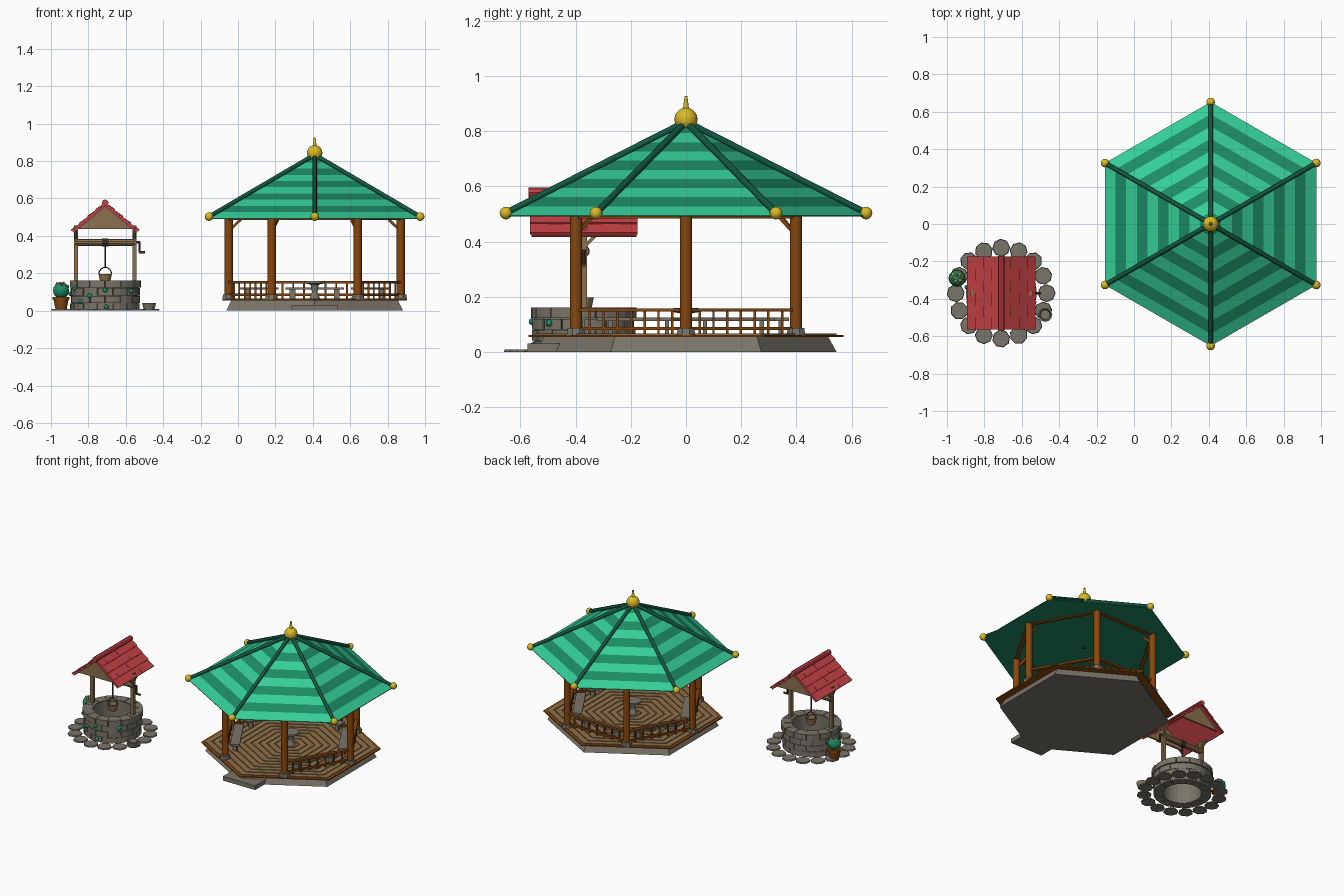
import bpy, bmesh, math, random
from math import sin, cos, pi, radians
from mathutils import Vector, Matrix

if "Cube" in bpy.data.objects:
    bpy.data.objects.remove(bpy.data.objects["Cube"])

random.seed(4)
G = Vector((0.41, 0, 0))         # gazebo centre
W = Vector((-0.71, -0.37, 0))    # well centre

COLORS = {
    "light green": (0.036, 0.62, 0.31), "mid green": (0.012, 0.26, 0.13),
    "dark green": (0.006, 0.095, 0.053), "gold": (0.7, 0.49, 0.02),
    "brown wood": (0.25, 0.063, 0.004), "tan wood": (0.26, 0.165, 0.075),
    "stone": (0.195, 0.178, 0.143), "dark iron": (0.05, 0.04, 0.03),
    "red": (0.55, 0.052, 0.058)}
NAMES = list(COLORS)
MATS = []
for n, c in COLORS.items():
    m = bpy.data.materials.new(n)
    m.diffuse_color = (*c, 1)
    m.use_nodes = True
    m.node_tree.nodes["Principled BSDF"].inputs["Base Color"].default_value = m.diffuse_color
    MATS.append(m)
LG, MG, DG, GOLD, BROWN, TAN, STONE, IRON, RED = range(9)


def finish(bm, name, smooth=False, weld=False):
    if weld:
        bmesh.ops.remove_doubles(bm, verts=bm.verts, dist=1e-5)
    bmesh.ops.recalc_face_normals(bm, faces=bm.faces)
    used = sorted({f.material_index for f in bm.faces})
    for f in bm.faces:
        f.material_index = used.index(f.material_index)
        f.smooth = smooth
    if smooth:
        for e in bm.edges:
            e.smooth = len(e.link_faces) == 2 and e.calc_face_angle(0) < radians(50)
    me = bpy.data.meshes.new(name)
    bm.to_mesh(me)
    bm.free()
    for u in used:
        me.materials.append(MATS[u])
    bpy.context.collection.objects.link(bpy.data.objects.new(name, me))


def paint(verts, mat):
    for v in verts:
        for f in v.link_faces:
            f.material_index = mat


def box(bm, mat, M, size):
    r = bmesh.ops.create_cube(bm, size=1, matrix=M @ Matrix.Diagonal((*size, 1)))
    paint(r["verts"], mat)


def tube(bm, mat, p, q, r1, r2=None, n=8):
    p, q = Vector(p), Vector(q)
    M = Matrix.Translation((p + q) / 2) @ (q - p).to_track_quat('Z', 'Y').to_matrix().to_4x4()
    r = bmesh.ops.create_cone(bm, cap_ends=True, segments=n, radius1=r1,
                              radius2=r1 if r2 is None else r2, depth=(q - p).length, matrix=M)
    paint(r["verts"], mat)


def beam(bm, mat, p, q, w, h):
    p, q = Vector(p), Vector(q)
    M = Matrix.Translation((p + q) / 2) @ (q - p).to_track_quat('X', 'Z').to_matrix().to_4x4()
    box(bm, mat, M, ((q - p).length, w, h))


def ball(bm, mat, c, r, seg=14, rings=8):
    paint(bmesh.ops.create_uvsphere(bm, u_segments=seg, v_segments=rings, radius=r,
                                    matrix=Matrix.Translation(c))["verts"], mat)


def lathe(bm, mat, c, profile, n, start=0.0):
    rows = []
    for r, z in profile:
        k = 1 if r == 0 else n
        rows.append([bm.verts.new((c[0] + r * cos(start + 2 * pi * i / n),
                                   c[1] + r * sin(start + 2 * pi * i / n), c[2] + z)) for i in range(k)])
    for a, b in zip(rows, rows[1:]):
        for i in range(n):
            j = (i + 1) % n
            vs = [a[i % len(a)], a[j % len(a)], b[j % len(b)], b[i % len(b)]]
            bm.faces.new(list(dict.fromkeys(vs))).material_index = mat


def wedge(bm, mat, c, r0, r1, z0, z1, a0, a1, k=2):
    rows = []
    for i in range(k + 1):
        a = a0 + (a1 - a0) * i / k
        rows.append([bm.verts.new((c[0] + r * cos(a), c[1] + r * sin(a), z))
                     for r, z in ((r0, z0), (r1, z0), (r1, z1), (r0, z1))])
    for p, q in zip(rows, rows[1:]):
        for i in range(4):
            bm.faces.new((p[i], p[(i + 1) % 4], q[(i + 1) % 4], q[i])).material_index = mat
    bm.faces.new(rows[0]).material_index = mat
    bm.faces.new(rows[-1]).material_index = mat


def pol(c, r, deg, z):
    return Vector((c[0] + r * cos(radians(deg)), c[1] + r * sin(radians(deg)), z))


# ---- Gazebo base and step
bm = bmesh.new()
lathe(bm, STONE, G, [(0, 0), (0.545, 0), (0.515, 0.055), (0, 0.055)], 6, pi / 2)
box(bm, STONE, Matrix.Translation((G.x, -0.50, 0.015)), (0.25, 0.15, 0.03))
finish(bm, "gazebo_base")

# Deck: brown slab with concentric plank rings
bm = bmesh.new()
lathe(bm, BROWN, G, [(0, 0.054), (0.57, 0.054), (0.57, 0.062), (0, 0.062)], 6, pi / 2)
for i in range(11):
    r0, r1 = 0.05 * i + 0.008, 0.05 * i + 0.046
    lathe(bm, TAN, G, [(r0, 0.061), (r0, 0.066), (r1, 0.066), (r1, 0.061)], 6, pi / 2)
finish(bm, "deck")

# Posts with stone feet, ring beams and inward braces
bm, feet = bmesh.new(), bmesh.new()
for i in range(6):
    p = pol(G, 0.46, 60 * i, 0)
    lathe(feet, STONE, p, [(0, 0.06), (0.036, 0.06), (0.033, 0.086), (0, 0.086)], 8, pi / 8)
    lathe(bm, BROWN, p, [(0, 0.08), (0.022, 0.08), (0.022, 0.492), (0, 0.492)], 12)
    beam(bm, BROWN, pol(G, 0.46, 60 * i, 0.489), pol(G, 0.46, 60 * i + 60, 0.489), 0.025, 0.01)
    beam(bm, BROWN, pol(G, 0.455, 60 * i, 0.43), pol(G, 0.395, 60 * i, 0.488), 0.012, 0.014)
finish(bm, "gazebo_posts", smooth=True)
finish(feet, "post_feet")

# Railings and benches on the five closed sides
rails, bench = bmesh.new(), bmesh.new()
for i in (0, 1, 2, 3, 5):
    a, b = pol(G, 0.46, 60 * i, 0), pol(G, 0.46, 60 * i + 60, 0)
    for z, w in ((0.152, 0.022), (0.085, 0.012)):
        o = Vector((0, 0, z))
        beam(rails, BROWN, a + o, b + o, w, 0.012)
    for k in range(1, 8):
        p = a.lerp(b, k / 8)
        beam(rails, BROWN, p + Vector((0, 0, 0.065)), p + Vector((0, 0, 0.15)), 0.009, 0.009)
    inn = pol((0, 0), -0.055, 60 * i + 30, 0)
    a2, b2 = a.lerp(b, 0.16) + inn, a.lerp(b, 0.84) + inn
    o = Vector((0, 0, 0.118))
    beam(bench, STONE, a2 + o, b2 + o, 0.06, 0.012)
    for t in (0.12, 0.88):
        p = a2.lerp(b2, t)
        beam(bench, STONE, p + Vector((0, 0, 0.064)), p + Vector((0, 0, 0.114)), 0.015, 0.03)
finish(rails, "railings")
finish(bench, "benches")

# Small centre table
bm = bmesh.new()
lathe(bm, STONE, G, [(0, 0.06), (0.03, 0.06), (0.015, 0.1), (0.022, 0.14), (0.055, 0.146),
                     (0.055, 0.158), (0, 0.16)], 12)
finish(bm, "centre_table")

# Striped hexagonal roof with a flat ceiling
bm = bmesh.new()
ZE, ZA, RR, N = 0.494, 0.826, 0.652, 10
for i in range(N):
    t0, t1 = i / N, (i + 1) / N
    lathe(bm, MG if i % 2 else LG, G, [(RR * (1 - t), ZE + (ZA - ZE) * t) if t < 1 else (0, ZA)
                                       for t in (t0, t1)], 6, pi / 2)
lathe(bm, MG, G, [(RR, ZE), (RR, ZE - 0.004), (0, ZE - 0.004)], 6, pi / 2)
finish(bm, "gazebo_roof", weld=True)

# Ridge poles, corner balls, finial, ceiling hook
bm, knobs = bmesh.new(), bmesh.new()
for i in range(6):
    c = pol(G, 0.652, 30 + 60 * i, 0.503)
    tube(bm, DG, c, G + Vector((0, 0, 0.834)), 0.012)
    ball(knobs, GOLD, c, 0.023)
ball(knobs, GOLD, G + Vector((0, 0, 0.843)), 0.042, 18, 10)
tube(knobs, GOLD, G + Vector((0, 0, 0.88)), G + Vector((0, 0, 0.927)), 0.011, 0.005, 10)
tube(bm, DG, G + Vector((0, 0, 0.484)), G + Vector((0, 0, 0.5)), 0.01)
finish(bm, "roof_ridges", smooth=True)
finish(knobs, "gold_knobs", smooth=True)

# ---- Well: hollow core and staggered stones
bm = bmesh.new()
for k in range(4):
    z, rad = 0.041 * k, (0.192 if k == 3 else 0.185)
    for i in range(14):
        a = 2 * pi * (i + 0.5 * (k % 2)) / 14
        wedge(bm, STONE, W, 0.126, rad + random.uniform(-0.003, 0.003), z, z + 0.038,
              a + 0.013, a + 2 * pi / 14 - 0.013)
lathe(bm, STONE, W, [(0.122, 0.002), (0.179, 0.002), (0.179, 0.158), (0.122, 0.158), (0.122, 0.002)], 28)
finish(bm, "well_wall")

# Paving stones
bm = bmesh.new()
for i in range(16):
    lathe(bm, STONE, pol(W, 0.243, 22.5 * i, 0), [(0, 0), (0.048, 0), (0.045, 0.009), (0, 0.009)], 8, i)
finish(bm, "paving_stones")

# Well frame, roller, crank
bm = bmesh.new()
for s in (-1, 1):
    x = W.x + s * 0.157
    beam(bm, TAN, (x, W.y, 0.155), (x, W.y, 0.455), 0.024, 0.022)
    for t in (-1, 1):
        beam(bm, TAN, (x, W.y, 0.38), (x, W.y + t * 0.055, 0.435), 0.012, 0.012)
tube(bm, TAN, (W.x - 0.16, W.y, 0.365), (W.x + 0.16, W.y, 0.365), 0.019, n=10)
tube(bm, IRON, (W.x + 0.15, W.y, 0.365), (W.x + 0.185, W.y, 0.365), 0.007)
tube(bm, IRON, (W.x + 0.183, W.y, 0.37), (W.x + 0.183, W.y, 0.31), 0.006)
tube(bm, BROWN, (W.x + 0.18, W.y, 0.312), (W.x + 0.212, W.y, 0.312), 0.007)
tube(bm, IRON, W + Vector((-0.018, 0, 0.365)), W + Vector((0.018, 0, 0.365)), 0.022, n=10)
tube(bm, IRON, W + Vector((0, 0, 0.36)), W + Vector((0, 0, 0.23)), 0.004, n=6)
finish(bm, "well_frame")

# Bucket with arched handle
bm = bmesh.new()
lathe(bm, TAN, W, [(0, 0.15), (0.026, 0.15), (0.036, 0.197), (0.03, 0.197), (0.024, 0.165), (0, 0.165)], 12)
arc = [W + Vector((0.034 * cos(pi * k / 8), 0, 0.195 + 0.037 * sin(pi * k / 8))) for k in range(9)]
for p, q in zip(arc, arc[1:]):
    tube(bm, IRON, p, q, 0.003, n=6)
finish(bm, "bucket")

# Tiled well roof with gable panels
bm = bmesh.new()
A, L, Y = radians(40), 0.228, 0.39
ridge = Matrix.Translation((W.x, W.y, 0.572))
for turn in (0, pi):
    M = ridge @ Matrix.Rotation(turn, 4, 'Z') @ Matrix.Rotation(A, 4, 'Y')
    box(bm, RED, M @ Matrix.Translation((L / 2, 0, -0.006)), (L, Y - 0.01, 0.01))
    for k in range(4):
        T = Matrix.Translation((L * (k + 0.5) / 4, 0, 0.003)) @ Matrix.Rotation(radians(-6), 4, 'Y')
        for j in range(6):
            lift = Matrix.Translation((0, (j - 2.5) * Y / 6, 0.0012 * ((j + k) % 2)))
            box(bm, RED, M @ T @ lift, (L / 4 + 0.006, Y / 6, 0.009))
tube(bm, RED, (W.x, W.y - 0.2, 0.577), (W.x, W.y + 0.2, 0.577), 0.018)
for s in (-1, 1):
    y = W.y + s * 0.165
    vs = [[bm.verts.new((W.x + x, y + d, z)) for x, z in ((-0.145, 0.437), (0.145, 0.437), (0, 0.558))]
          for d in (-0.006, 0.006)]
    fs = vs + [[vs[0][i], vs[0][(i + 1) % 3], vs[1][(i + 1) % 3], vs[1][i]] for i in range(3)]
    for f in fs:
        bm.faces.new(f).material_index = TAN
finish(bm, "well_roof")

# Ivy leaves on the wall
bm = bmesh.new()
for deg, z in ((-116, 0.08), (-90, 0.11), (-88, 0.02), (-42, 0.105), (-135, 0.05), (-150, 0.12), (170, 0.09)):
    ball(bm, MG, pol(W, 0.187, deg, z), 0.013, 8, 5)
finish(bm, "ivy_leaves", smooth=True)

# Flower pot
P = Vector((-0.946, -0.29, 0))
bm = bmesh.new()
lathe(bm, BROWN, P, [(0, 0.008), (0.03, 0.008), (0.04, 0.06), (0.046, 0.06), (0.046, 0.074), (0, 0.074)], 12)
ball(bm, MG, P + Vector((0, 0, 0.108)), 0.044, 14, 8)
for i in range(9):
    d = pol((0, 0), 1, 137.5 * i, 0.6 + 0.25 * i).normalized()
    ball(bm, (RED, GOLD)[i % 2], P + Vector((0, 0, 0.108)) + d * 0.041, 0.009, 6, 4)
finish(bm, "flower_pot", smooth=True)

# Stone pail beside the well
bm = bmesh.new()
lathe(bm, STONE, (-0.475, -0.485, 0), [(0, 0.005), (0.028, 0.005), (0.038, 0.042), (0.031, 0.042), (0.025, 0.018),
                                       (0, 0.018)], 12)
finish(bm, "stone_pail")
